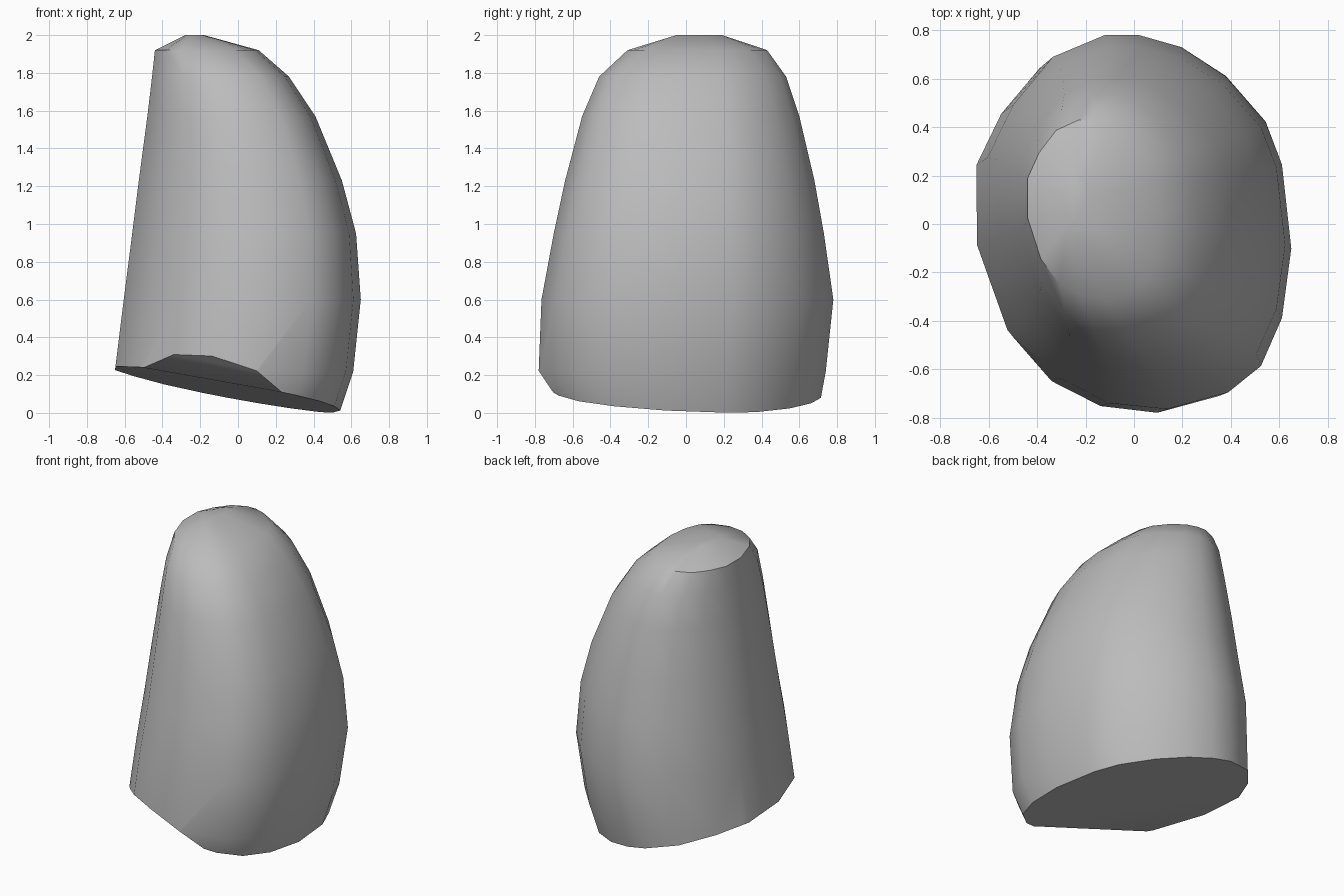
import bpy, bmesh, math
from mathutils import Vector

cube = bpy.data.objects.get("Cube")
if cube:
    bpy.data.objects.remove(cube, do_unlink=True)

# Plan outline of the stone
OUTLINE = [(-.65, .27), (-.54, .49), (-.37, .69), (-.15, .78), (.0, .78), (.18, .73),
           (.37, .61), (.54, .42), (.61, .24), (.65, -.11), (.61, -.40), (.52, -.60),
           (.38, -.71), (.12, -.78), (-.13, -.755), (-.34, -.65), (-.52, -.43), (-.65, -.07)]

# Each level: height, x range, y range
LEVELS = [(-.05, -.686, .52, -.70, .69), (.22, -.652, .61, -.78, .74),
          (.60, -.605, .65, -.765, .78), (.95, -.56, .625, -.70, .73),
          (1.23, -.525, .55, -.64, .68), (1.57, -.48, .41, -.55, .60),
          (1.78, -.455, .27, -.46, .53), (1.92, -.44, .11, -.31, .43),
          (2.0, -.28, -.18, -.05, .19)]


def fit(value, half, low, high):
    return low + (value + half) / (2 * half) * (high - low)


def slice_off(bm, a, b, c):
    """Cut away the stone below the plane through three points and cap it."""
    a, b, c = Vector(a), Vector(b), Vector(c)
    normal = (b - a).cross(c - a).normalized()
    if normal.z > 0:
        normal.negate()
    geom = bm.verts[:] + bm.edges[:] + bm.faces[:]
    cut = bmesh.ops.bisect_plane(bm, geom=geom, plane_co=a, plane_no=normal, clear_outer=True)
    edges = [e for e in cut["geom_cut"] if isinstance(e, bmesh.types.BMEdge)]
    bmesh.ops.contextual_create(bm, geom=edges)


# Lofted body
bm = bmesh.new()
rings = [[bm.verts.new((fit(x, .65, x0, x1), fit(y, .78, y0, y1), z)) for x, y in OUTLINE]
         for z, x0, x1, y0, y1 in LEVELS]
count = len(OUTLINE)
for low, high in zip(rings, rings[1:]):
    for i in range(count):
        j = (i + 1) % count
        bm.faces.new((low[i], low[j], high[j], high[i]))
bm.faces.new(rings[0])
bm.faces.new(rings[-1])
bmesh.ops.recalc_face_normals(bm, faces=bm.faces[:])

# Tilted underside, then the chipped front lower edge
slice_off(bm, (-.65, .1, .235), (.49, .18, .005), (.26, -.72, .105))
slice_off(bm, (-.52, -.43, .22), (.26, -.72, .11), (-.05, -.76, .27))
bmesh.ops.recalc_face_normals(bm, faces=bm.faces[:])

mesh = bpy.data.meshes.new("stone")
bm.to_mesh(mesh)
bm.free()
stone = bpy.data.objects.new("stone", mesh)
bpy.context.collection.objects.link(stone)

# Plain grey material
grey = bpy.data.materials.new("stone grey")
grey.use_nodes = True
colour = (.5, .5, .5, 1)
grey.diffuse_color = colour
grey.node_tree.nodes["Principled BSDF"].inputs["Base Color"].default_value = colour
mesh.materials.append(grey)

# Smooth faces with sharp breaks
bpy.ops.object.select_all(action="DESELECT")
stone.select_set(True)
bpy.context.view_layer.objects.active = stone
bpy.ops.object.shade_smooth_by_angle(angle=math.radians(35))
